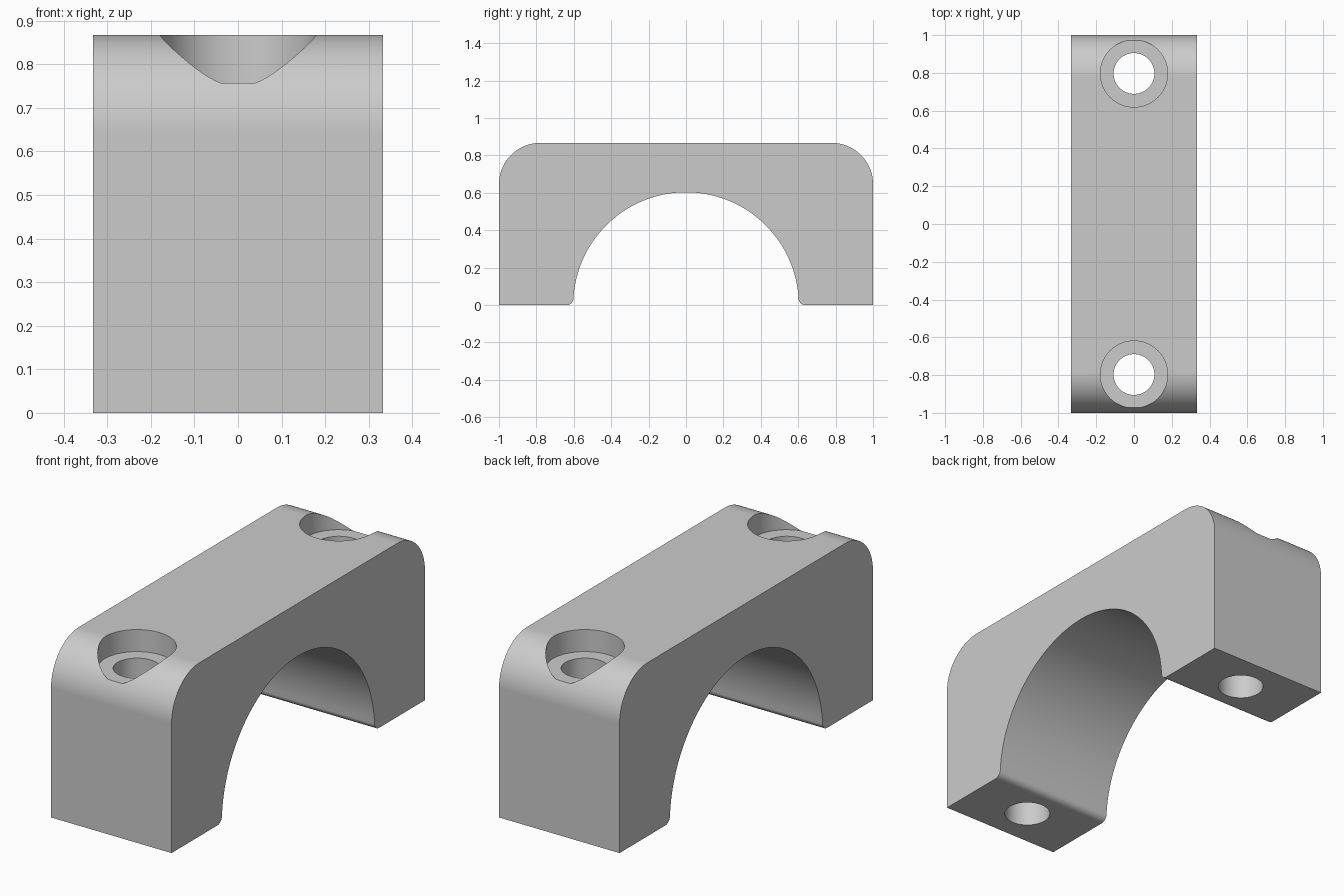
import bpy, bmesh
from math import sin, cos, asin, pi, sqrt
from mathutils import Matrix

if "Cube" in bpy.data.objects:
    bpy.data.objects.remove(bpy.data.objects["Cube"], do_unlink=True)

HALF_WIDTH = 0.333
HEIGHT = 0.867
CORNER = 0.22
ARCH = 0.603
LIP = 0.035
HOLE_Y = 0.797
HOLE_R = 0.108
BORE_R = 0.178
BORE_FLOOR = 0.757

grey = bpy.data.materials.new("plain grey")
grey.use_nodes = True
colour = (0.6, 0.6, 0.6, 1)
grey.diffuse_color = colour
grey.node_tree.nodes["Principled BSDF"].inputs["Base Color"].default_value = colour


def arc(cy, cz, r, start, end, steps):
    angles = [start + (end - start) * i / steps for i in range(steps + 1)]
    return [(cy + r * cos(a), cz + r * sin(a)) for a in angles]


def make_object(name, bm):
    bmesh.ops.recalc_face_normals(bm, faces=bm.faces)
    mesh = bpy.data.meshes.new(name)
    bm.to_mesh(mesh)
    bm.free()
    mesh.materials.append(grey)
    obj = bpy.data.objects.new(name, mesh)
    bpy.context.collection.objects.link(obj)
    return obj


# Side profile: outer corner, foot, rounded lip, then half of the arch
lip_y = sqrt((ARCH + LIP) ** 2 - LIP ** 2)
lip_angle = asin(LIP / (ARCH + LIP))
half = arc(1 - CORNER, HEIGHT - CORNER, CORNER, pi / 2, 0, 24)
half += [(1, 0)]
half += arc(lip_y, LIP, LIP, 1.5 * pi, pi + lip_angle, 10)
half += arc(0, 0, ARCH, lip_angle, pi / 2, 40)[1:]
profile = half + [(-y, z) for y, z in reversed(half[:-1])]

# Clamp body
bm = bmesh.new()
face = bm.faces.new([bm.verts.new((-HALF_WIDTH, y, z)) for y, z in profile])
side = bmesh.ops.extrude_face_region(bm, geom=[face])["geom"]
bmesh.ops.translate(bm, vec=(2 * HALF_WIDTH, 0, 0),
                    verts=[v for v in side if isinstance(v, bmesh.types.BMVert)])
body = make_object("clamp_body", bm)


# Bolt holes with counterbores
def cut_cylinder(name, y, radius, bottom, top):
    cutter_bm = bmesh.new()
    bmesh.ops.create_cone(cutter_bm, cap_ends=True, segments=64, radius1=radius,
                          radius2=radius, depth=top - bottom,
                          matrix=Matrix.Translation((0, y, (top + bottom) / 2)))
    cutter = make_object(name, cutter_bm)
    cutter.hide_render = True
    mod = body.modifiers.new(name, "BOOLEAN")
    mod.operation = "DIFFERENCE"
    mod.solver = "EXACT"
    mod.object = cutter
    bpy.ops.object.modifier_apply(modifier=mod.name)
    bpy.data.objects.remove(cutter, do_unlink=True)


bpy.ops.object.select_all(action="DESELECT")
bpy.context.view_layer.objects.active = body
body.select_set(True)
for end in (-1, 1):
    cut_cylinder("bolt_hole", end * HOLE_Y, HOLE_R, -0.1, 1)
    cut_cylinder("counterbore", end * HOLE_Y, BORE_R, BORE_FLOOR, 1.1)

# Smooth curves with crisp edges
bpy.ops.object.shade_smooth_by_angle(angle=pi / 6)
normals = body.modifiers.new("flat_face_normals", "WEIGHTED_NORMAL")
normals.keep_sharp = True
